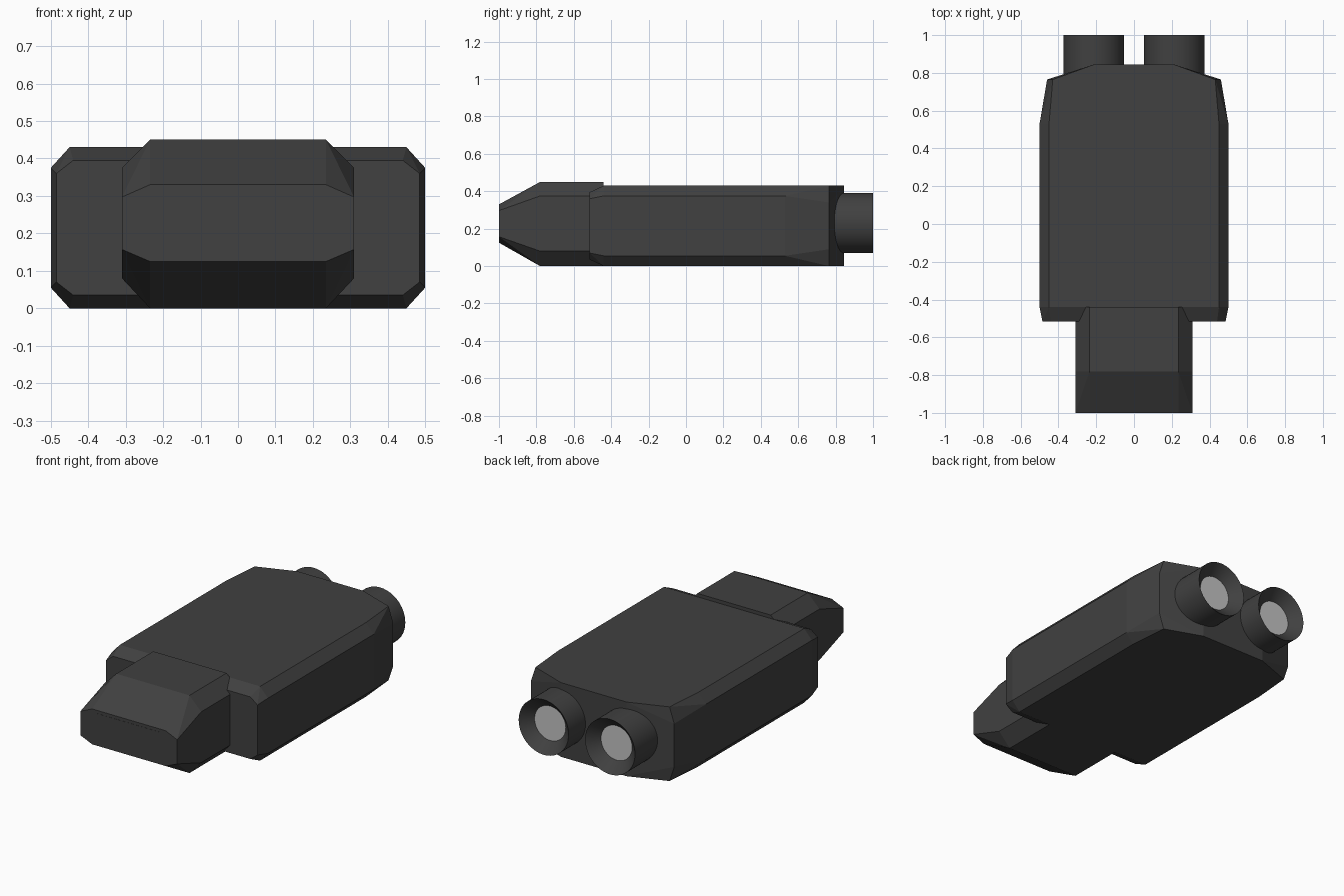
import bpy
import bmesh
import math

default = bpy.data.objects.get("Cube")
if default:
    bpy.data.objects.remove(default, do_unlink=True)


def make_material(name, value):
    mat = bpy.data.materials.new(name)
    mat.use_nodes = True
    colour = (value, value, value, 1)
    mat.diffuse_color = colour
    mat.node_tree.nodes["Principled BSDF"].inputs["Base Color"].default_value = colour
    return mat


hull_grey = make_material("dark grey", 0.052)
glow_grey = make_material("pale grey", 0.55)


def add_object(name, bm, materials):
    bmesh.ops.recalc_face_normals(bm, faces=bm.faces)
    mesh = bpy.data.meshes.new(name)
    bm.to_mesh(mesh)
    bm.free()
    for mat in materials:
        mesh.materials.append(mat)
    obj = bpy.data.objects.new(name, mesh)
    bpy.context.collection.objects.link(obj)
    return obj


def add_hull(name, half_points):
    """Convex shell around points mirrored across the centre plane."""
    bm = bmesh.new()
    for x, y, z in half_points:
        for side in (-1, 1):
            bm.verts.new((side * x, y, z))
    bmesh.ops.convex_hull(bm, input=bm.verts)
    bmesh.ops.dissolve_limit(bm, angle_limit=math.radians(1),
                             verts=bm.verts, edges=bm.edges)
    return add_object(name, bm, [hull_grey])


def section(y, top_x, side_x, z_low, z_side_low, z_side_high, z_high):
    """Right half of a chamfered cross-section."""
    return [(top_x, y, z_low), (side_x, y, z_side_low),
            (side_x, y, z_side_high), (top_x, y, z_high)]


# Main body with a bevelled front and a tapered tail
add_hull("main_body",
         section(-0.515, 0.44, 0.485, 0.035, 0.07, 0.36, 0.395)
         + section(-0.44, 0.45, 0.5, 0, 0.055, 0.375, 0.43)
         + section(0.53, 0.45, 0.5, 0, 0.055, 0.375, 0.43)
         + section(0.765, 0.43, 0.46, 0, 0.09, 0.34, 0.43)
         + [(0.21, 0.845, 0), (0.21, 0.845, 0.43)])

# Wedge-nosed front cabin
add_hull("front_cabin",
         section(-1.0, 0.235, 0.31, 0.125, 0.157, 0.297, 0.33)
         + section(-0.78, 0.235, 0.31, 0, 0.08, 0.375, 0.45)
         + section(-0.44, 0.235, 0.31, 0, 0.08, 0.375, 0.45))

# Thin slit across the nose
bm = bmesh.new()
bmesh.ops.create_cube(bm, size=1)
bmesh.ops.scale(bm, vec=(0.4, 0.004, 0.004), verts=bm.verts)
bmesh.ops.translate(bm, vec=(0, -0.999, 0.31), verts=bm.verts)
add_object("nose_slit", bm, [hull_grey])


# Engine nozzles: tube, inward cone and glowing disc spun round the y axis
def add_nozzle(name, x):
    bm = bmesh.new()
    sides = 48
    rings = []
    for radius, y in ((0.16, 0.74), (0.16, 1.0), (0.1, 0.94)):
        ring = []
        for i in range(sides):
            a = math.tau * i / sides
            ring.append(bm.verts.new((x + radius * math.cos(a), y,
                                      0.23 + radius * math.sin(a))))
        rings.append(ring)
    for outer, inner in zip(rings, rings[1:]):
        for i in range(sides):
            j = (i + 1) % sides
            bm.faces.new((outer[i], outer[j], inner[j], inner[i]))
    bm.faces.new(rings[0])
    bm.faces.new(rings[-1]).material_index = 1
    obj = add_object(name, bm, [hull_grey, glow_grey])
    bpy.ops.object.select_all(action="DESELECT")
    obj.select_set(True)
    bpy.context.view_layer.objects.active = obj
    bpy.ops.object.shade_smooth_by_angle(angle=math.radians(30))


add_nozzle("left_engine_nozzle", 0.213)
add_nozzle("right_engine_nozzle", -0.213)
